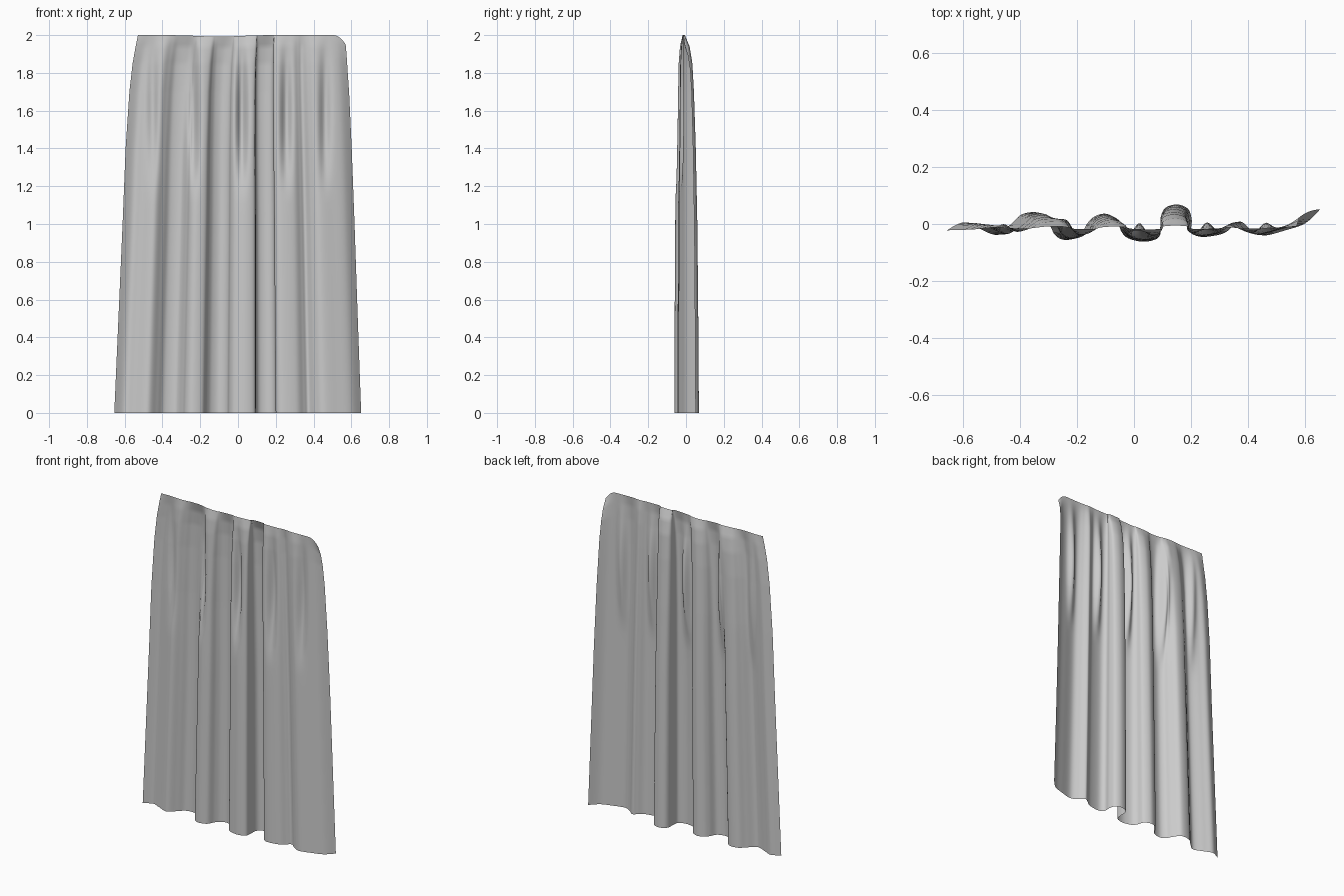
import bpy, math
from mathutils import Vector

if "Cube" in bpy.data.objects:
    bpy.data.objects.remove(bpy.data.objects["Cube"])

# Hem cross-section (x, y), left to right
HEM = [(-.655, -.022), (-.60, .005), (-.55, -.012), (-.48, -.038), (-.43, .0), (-.39, .035),
       (-.33, .038), (-.295, -.005), (-.275, -.04), (-.24, -.056), (-.19, -.042), (-.165, .0),
       (-.14, .025), (-.10, .036), (-.06, .015), (-.045, -.025), (-.02, -.05), (.035, -.062),
       (.085, -.048), (.095, -.01), (.097, .035), (.115, .06), (.155, .068), (.19, .052),
       (.202, .015), (.202, -.025), (.235, -.045), (.31, -.034), (.35, -.005), (.375, .008),
       (.41, -.02), (.455, -.04), (.53, -.022), (.60, .003), (.652, .052)]
# Height: left edge, right edge, fold depth
ROWS = [(0, -.655, .652, 1), (.5, -.633, .634, .96), (1, -.611, .617, .90), (1.4, -.595, .602, .80),
        (1.7, -.575, .588, .68), (1.85, -.558, .58, .58), (1.94, -.542, .575, .40), (2, -.53, .57, .10)]
# Short gathers below the heading: x, depth
GATHERS = [(-.45, .025), (-.235, .05), (.02, .05), (.255, .04), (.46, .03)]
PER = 7


def catmull(pts, i, t):
    p = [Vector(pts[max(0, min(len(pts) - 1, i + k))]) for k in (-1, 0, 1, 2)]
    return 0.5 * (2 * p[1] + (p[2] - p[0]) * t + (2 * p[0] - 5 * p[1] + 4 * p[2] - p[3]) * t * t
                  + (3 * p[1] - p[0] - 3 * p[2] + p[3]) * t ** 3)


def row_at(z):
    for a, b in zip(ROWS, ROWS[1:]):
        if z <= b[0]:
            t = (z - a[0]) / (b[0] - a[0])
            return [p + (q - p) * t for p, q in zip(a, b)]
    return ROWS[-1]


hem = [catmull(HEM, i, k / PER) for i in range(len(HEM) - 1) for k in range(PER)] + [Vector(HEM[-1])]
heights = [1.4 * i / 24 for i in range(24)] + [1.4 + .6 * i / 40 for i in range(41)]

# Draped cloth sheet
verts, faces = [], []
for z in heights:
    _, left, right, depth = row_at(z)
    top = max(0, (z - 1.15) / .85)
    gather = math.sin(math.pi * min(1, top)) ** 1.2 if top > 0 else 0
    for p in hem:
        s = (p.x + .655) / 1.307
        x = left + (right - left) * s
        y = -.014 * (1 - depth) + p.y * depth
        for c, d in GATHERS:
            y += d * gather * math.exp(-((x - c) / .026) ** 2)
        # rounded right-hand top corner and slightly sagging heading
        drop = .05 * max(0, (x - .50) / .07) ** 2.2 + .008 * math.exp(-((x + .1) / .15) ** 2)
        zz = z - drop * max(0, (z - 1.7) / .3)
        verts.append((x, y, zz))
n = len(hem)
for j in range(len(heights) - 1):
    for i in range(n - 1):
        a = j * n + i
        faces.append((a, a + 1, a + n + 1, a + n))

mesh = bpy.data.meshes.new("curtain")
mesh.from_pydata(verts, [], faces)
curtain = bpy.data.objects.new("curtain", mesh)
bpy.context.collection.objects.link(curtain)
mesh.polygons.foreach_set("use_smooth", [True] * len(mesh.polygons))
mesh.update()
